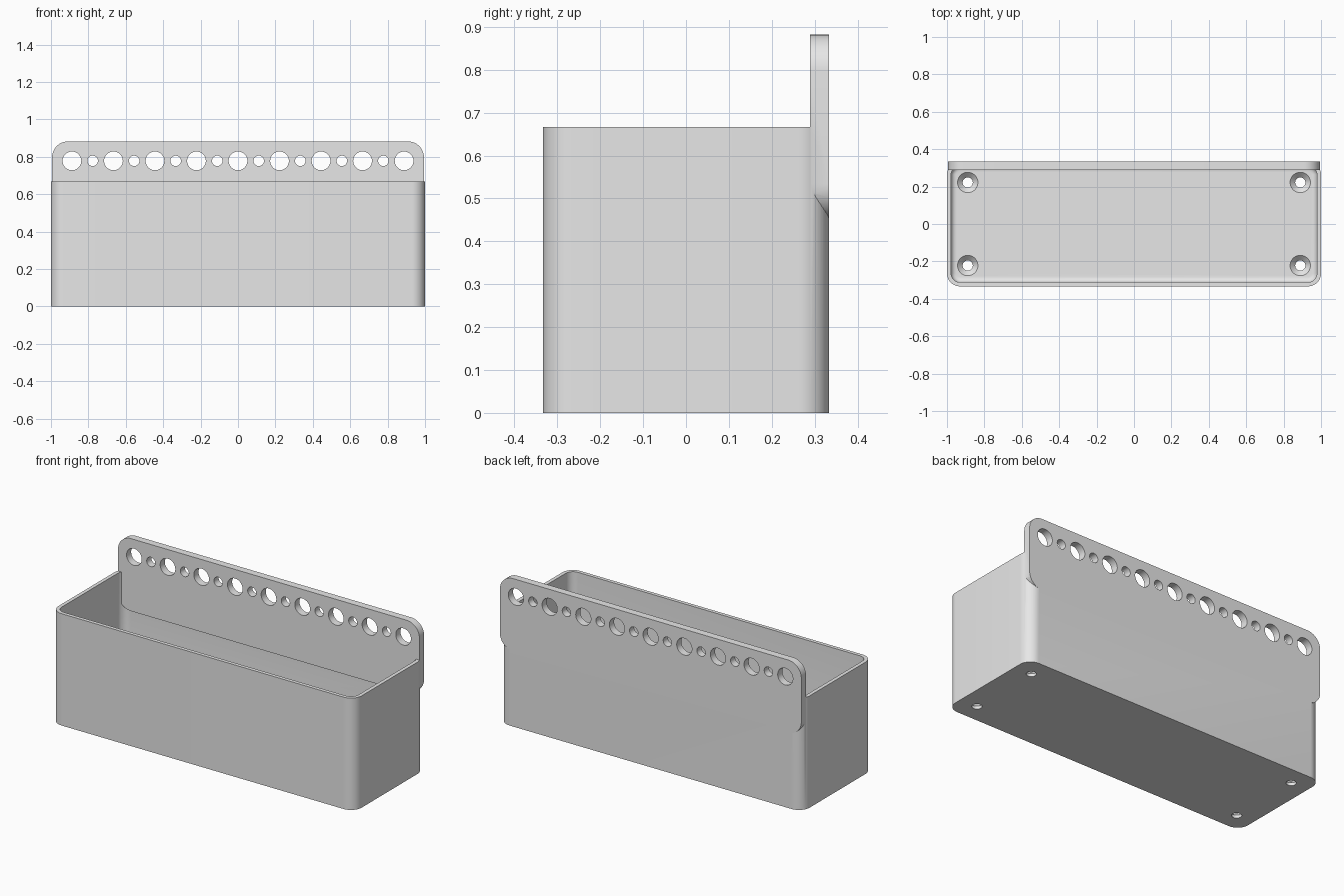
import bpy, bmesh, math
from mathutils import Matrix

if "Cube" in bpy.data.objects:
    bpy.data.objects.remove(bpy.data.objects["Cube"], do_unlink=True)

grey = bpy.data.materials.new("light_grey_plastic")
grey.diffuse_color = (0.8, 0.8, 0.8, 1)
grey.use_nodes = True
grey.node_tree.nodes["Principled BSDF"].inputs["Base Color"].default_value = (0.8, 0.8, 0.8, 1)

HALF_Y, HEIGHT, WALL, FLOOR = 1 / 3, 2 / 3, 0.022, 0.045


def finish(bm, name):
    bmesh.ops.recalc_face_normals(bm, faces=bm.faces)
    mesh = bpy.data.meshes.new(name)
    bm.to_mesh(mesh)
    bm.free()
    mesh.materials.append(grey)
    obj = bpy.data.objects.new(name, mesh)
    bpy.context.collection.objects.link(obj)
    return obj


def rounded_prism(name, hx, hy, radius, low, high, fillet=0, matrix=None):
    """Extruded rounded rectangle, with an optional fillet round its base."""
    bm = bmesh.new()
    steps = 12
    ring = []
    for q, (sx, sy) in enumerate([(1, 1), (-1, 1), (-1, -1), (1, -1)]):
        for i in range(steps + 1):
            a = (q + i / steps) * math.pi / 2
            ring.append(bm.verts.new((sx * (hx - radius) + radius * math.cos(a),
                                      sy * (hy - radius) + radius * math.sin(a), low)))
    base = bm.faces.new(ring)
    edges = list(base.edges)
    new = bmesh.ops.extrude_face_region(bm, geom=[base], use_keep_orig=True)["geom"]
    bmesh.ops.translate(bm, vec=(0, 0, high - low),
                        verts=[v for v in new if isinstance(v, bmesh.types.BMVert)])
    bmesh.ops.recalc_face_normals(bm, faces=bm.faces)
    if fillet:
        bmesh.ops.bevel(bm, geom=edges, offset=fillet, segments=5,
                        profile=0.5, affect='EDGES')
    if matrix:
        bmesh.ops.transform(bm, matrix=matrix, verts=bm.verts)
    return finish(bm, name)


def add_cylinder(bm, r1, r2, depth, matrix):
    bmesh.ops.create_cone(bm, cap_ends=True, segments=40, radius1=r1, radius2=r2,
                          depth=depth, matrix=matrix)


def combine(target, tool, operation):
    mod = target.modifiers.new(operation.lower(), 'BOOLEAN')
    mod.operation, mod.object, mod.solver = operation, tool, 'EXACT'
    bpy.context.view_layer.objects.active = target
    bpy.ops.object.modifier_apply(modifier=mod.name)
    bpy.data.objects.remove(tool, do_unlink=True)


# Open tray with a filleted floor
tray = rounded_prism("tray_with_hole_rack", 1, HALF_Y, 0.07, 0, HEIGHT)
cavity = rounded_prism("cavity_cutter", 1 - WALL, HALF_Y - WALL, 0.07 - WALL,
                       FLOOR, HEIGHT + 0.1, fillet=0.028)
combine(tray, cavity, 'DIFFERENCE')

# Rack plate standing along the back wall
bottom, top, thick = 0.45, 0.882, 0.044
upright = Matrix.Translation((0, HALF_Y, (bottom + top) / 2)) @ Matrix.Rotation(math.pi / 2, 4, 'X')
plate = rounded_prism("back_plate", 0.994, (top - bottom) / 2, 0.085, 0, thick, matrix=upright)
combine(tray, plate, 'UNION')

# Row of alternating large and small holes through the plate
bm = bmesh.new()
for i in range(17):
    r = 0.028 if i % 2 else 0.05
    spot = Matrix.Translation(((i - 8) * 0.111, HALF_Y - thick / 2, 0.778))
    add_cylinder(bm, r, r, 0.2, spot @ Matrix.Rotation(math.pi / 2, 4, 'X'))
combine(tray, finish(bm, "plate_hole_cutter"), 'DIFFERENCE')

# Countersunk screw holes in the floor
for r1, r2, depth, z in [(0.027, 0.027, 0.3, 0), (0.027, 0.055, 0.028, FLOOR - 0.0135)]:
    bm = bmesh.new()
    for sx in (-1, 1):
        for sy in (-1, 1):
            add_cylinder(bm, r1, r2, depth, Matrix.Translation((sx * 0.889, sy * 0.222, z)))
    combine(tray, finish(bm, "screw_hole_cutter"), 'DIFFERENCE')

# Smooth the curves and keep the rims crisp
bpy.ops.object.select_all(action='DESELECT')
tray.select_set(True)
bpy.context.view_layer.objects.active = tray
bpy.ops.object.shade_smooth_by_angle(angle=math.radians(30))
